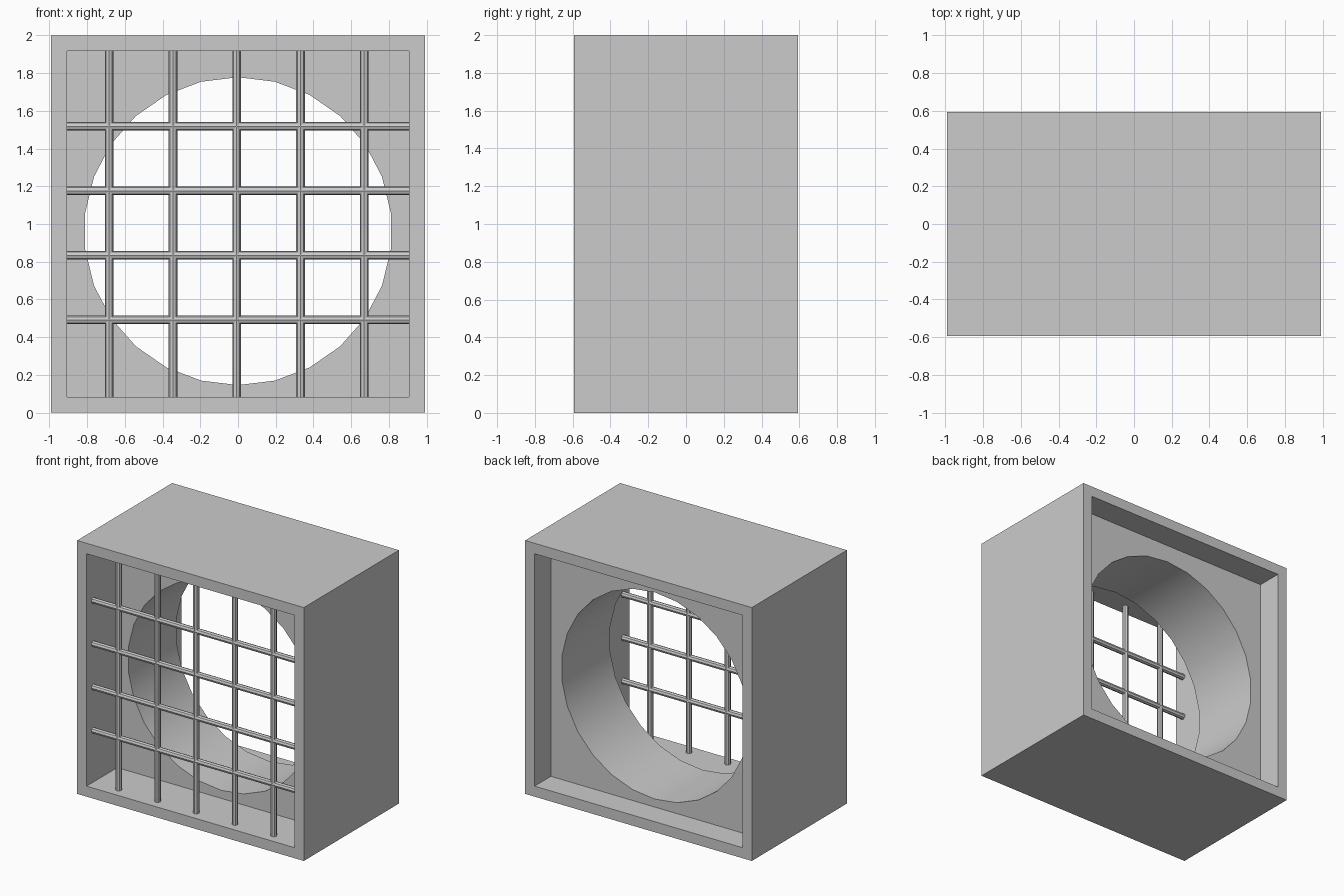
import bpy, bmesh, math

if "Cube" in bpy.data.objects:
    bpy.data.objects.remove(bpy.data.objects["Cube"])

HALF_W, HALF_D, HEIGHT = 0.99, 0.593, 2.0
RIM = 0.083                            # wall thickness
PLATE_FRONT, PLATE_BACK = -0.21, 0.39  # bored block inside the frame
BORE_R, BORE_Z, BORE_SIDES = 0.816, 0.962, 26
BAR_R, BAR_Y, BAR_SIDES = 0.023, -0.51, 8


def add_object(name, bm):
    bmesh.ops.recalc_face_normals(bm, faces=bm.faces)
    mesh = bpy.data.meshes.new(name)
    bm.to_mesh(mesh)
    bm.free()
    ob = bpy.data.objects.new(name, mesh)
    bpy.context.collection.objects.link(ob)
    return ob


def rect(bm, inset, y):
    x, lo, hi = HALF_W - inset, inset, HEIGHT - inset
    return [bm.verts.new((px, y, pz)) for px, pz in ((-x, lo), (x, lo), (x, hi), (-x, hi))]


def circle(bm, y):
    angles = [2 * math.pi * i / BORE_SIDES for i in range(BORE_SIDES)]
    return [bm.verts.new((BORE_R * math.sin(a), y, BORE_Z + BORE_R * math.cos(a))) for a in angles]


def strip(bm, a, b):
    n = len(a)
    for i in range(n):
        j = (i + 1) % n
        bm.faces.new((a[i], a[j], b[j], b[i]))


def loop_edges(bm, ring):
    pairs = zip(ring, ring[1:] + ring[:1])
    return [bm.edges.get(p) or bm.edges.new(p) for p in pairs]


# Case: rectangular shell recessed front and back, with a round through-bore
bm = bmesh.new()
rings = [rect(bm, RIM, PLATE_FRONT), rect(bm, RIM, -HALF_D), rect(bm, 0, -HALF_D),
         rect(bm, 0, HALF_D), rect(bm, RIM, HALF_D), rect(bm, RIM, PLATE_BACK)]
for a, b in zip(rings, rings[1:]):
    strip(bm, a, b)
bore = [circle(bm, PLATE_FRONT), circle(bm, PLATE_BACK)]
strip(bm, *bore)
for outer, hole, ny in ((rings[0], bore[0], -1), (rings[-1], bore[1], 1)):
    bmesh.ops.triangle_fill(bm, edges=loop_edges(bm, outer) + loop_edges(bm, hole),
                            use_beauty=True, normal=(0, ny, 0))
case = add_object("case", bm)
case.data.shade_smooth()
case.data.set_sharp_from_angle(angle=math.radians(30))


# Grille bars: faceted rods running wall to wall
def bar(name, length, location, rotation=(0, 0, 0)):
    bm = bmesh.new()
    bmesh.ops.create_cone(bm, cap_ends=True, segments=BAR_SIDES,
                          radius1=BAR_R, radius2=BAR_R, depth=length)
    ob = add_object(name, bm)
    ob.location, ob.rotation_euler = location, rotation


for i in range(5):
    bar(f"vertical_bar_{i + 1}", HEIGHT - 2 * RIM, (-0.683 + 0.338 * i, BAR_Y, HEIGHT / 2))
for i in range(4):
    bar(f"horizontal_bar_{i + 1}", 2 * (HALF_W - RIM), (0, BAR_Y, 0.492 + 0.342 * i),
        (0, math.pi / 2, 0))
